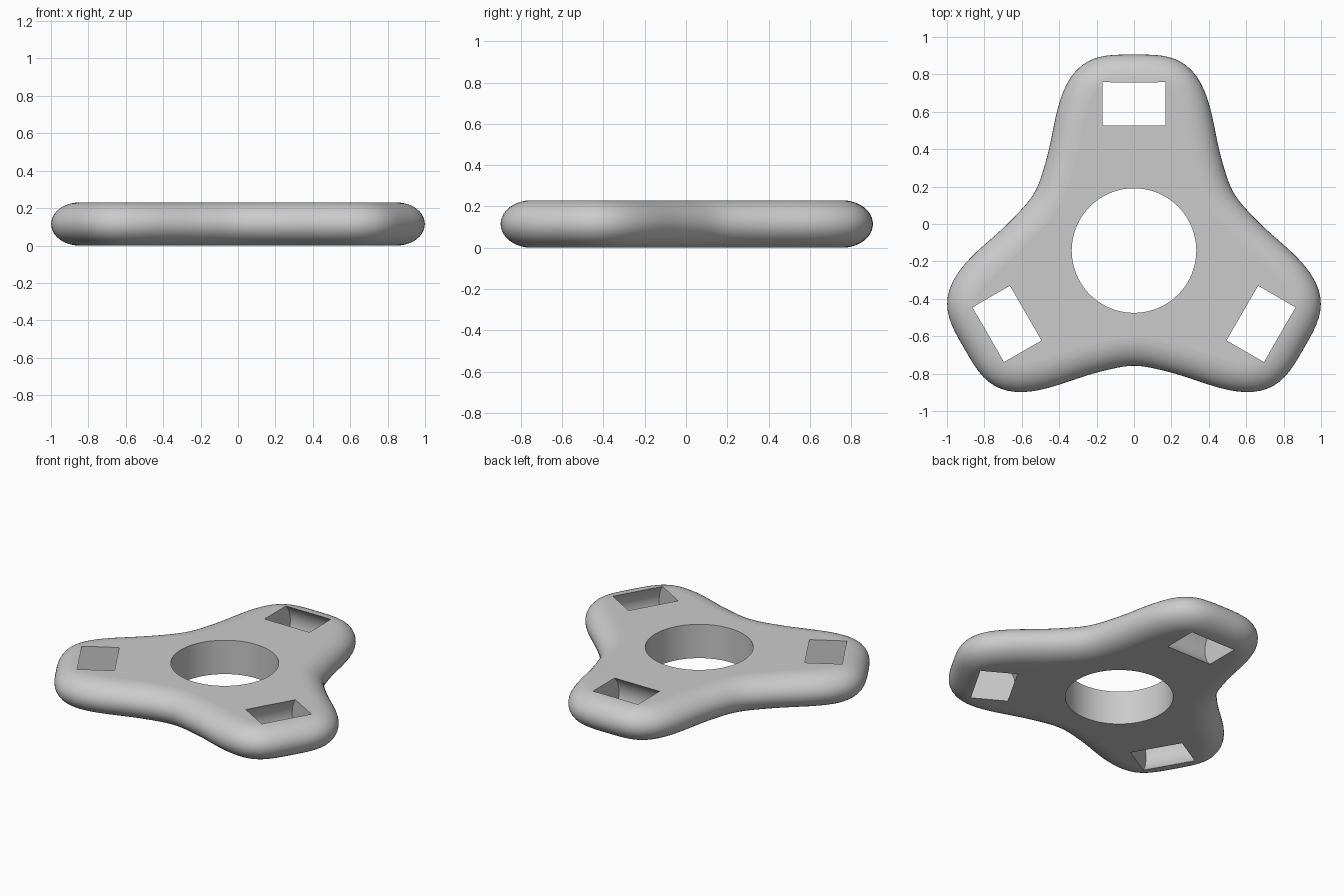
import bpy
import bmesh
from math import sin, cos, pi, radians
from mathutils import Matrix, Vector

HEIGHT = 0.23
MID = HEIGHT / 2
CENTRE = Vector((0, -0.142, MID))
EDGE = 0.15          # horizontal reach of the rounded rim
SEGMENTS = 180
RIM_STEPS = 20
WAVES = {0: 0.842, 3: 0.237, 6: -0.001, 9: -0.021, 12: -0.009}

cube = bpy.data.objects.get("Cube")
if cube:
    bpy.data.objects.remove(cube, do_unlink=True)


def make_material(name, colour):
    mat = bpy.data.materials.new(name)
    mat.use_nodes = True
    mat.diffuse_color = colour
    for node in mat.node_tree.nodes:
        if node.type == 'BSDF_PRINCIPLED':
            node.inputs["Base Color"].default_value = colour
    return mat


def add_object(name, bm):
    bmesh.ops.recalc_face_normals(bm, faces=bm.faces)
    mesh = bpy.data.meshes.new(name)
    bm.to_mesh(mesh)
    bm.free()
    obj = bpy.data.objects.new(name, mesh)
    bpy.context.collection.objects.link(obj)
    return obj


def outline(t):
    """Three-lobed outline, first lobe pointing to +y."""
    r = sum(amp * cos(n * t) for n, amp in WAVES.items())
    return Vector((-r * sin(t), r * cos(t), 0))


def make_cylinder(name, radius, depth, segments, matrix):
    bm = bmesh.new()
    bmesh.ops.create_cone(bm, cap_ends=True, segments=segments, radius1=radius,
                          radius2=radius, depth=depth, matrix=matrix)
    return add_object(name, bm)


# Three-lobed body: rings of the outline, inset along an elliptical rim
bm = bmesh.new()
rings = []
for j in range(RIM_STEPS + 1):
    a = -pi / 2 + pi * j / RIM_STEPS
    ring = []
    for i in range(SEGMENTS):
        t = 2 * pi * i / SEGMENTS
        tangent = (outline(t + 0.001) - outline(t - 0.001)).normalized()
        inward = Vector((-tangent.y, tangent.x, 0))
        p = CENTRE + outline(t) + inward * EDGE * (1 - cos(a))
        p.z += MID * sin(a)
        ring.append(bm.verts.new(p))
    rings.append(ring)
for low, high in zip(rings, rings[1:]):
    for i in range(SEGMENTS):
        k = (i + 1) % SEGMENTS
        bm.faces.new((low[i], low[k], high[k], high[i]))
bm.faces.new(rings[0])
bm.faces.new(rings[-1])
body = add_object("spinner_body", bm)
body.data.materials.append(make_material("light grey", (0.6, 0.6, 0.6, 1)))

# Cutters: round centre hole and a sideways cylinder in each lobe
cutters = [make_cylinder("centre_hole_cutter", 0.333, 1, 96,
                         Matrix.Translation(CENTRE))]
for n in range(3):
    place = (Matrix.Translation(CENTRE) @ Matrix.Rotation(radians(120 * n), 4, 'Z')
             @ Matrix.Translation((0, 0.784, 0)) @ Matrix.Rotation(pi / 2, 4, 'Y'))
    cutters.append(make_cylinder("lobe_slot_cutter", 0.163, 0.338, 64, place))

bpy.ops.object.select_all(action='DESELECT')
bpy.context.view_layer.objects.active = body
body.select_set(True)
for cutter in cutters:
    cutter.hide_render = True
    mod = body.modifiers.new("cut", 'BOOLEAN')
    mod.operation = 'DIFFERENCE'
    mod.solver = 'EXACT'
    mod.object = cutter
    bpy.ops.object.modifier_apply(modifier=mod.name)
for cutter in cutters:
    bpy.data.objects.remove(cutter, do_unlink=True)

# Smooth rim and bores, flat top and bottom
bpy.ops.object.shade_smooth_by_angle(angle=radians(30))
for poly in body.data.polygons:
    poly.material_index = 0
    if abs(poly.normal.z) > 0.9995:
        poly.use_smooth = False
